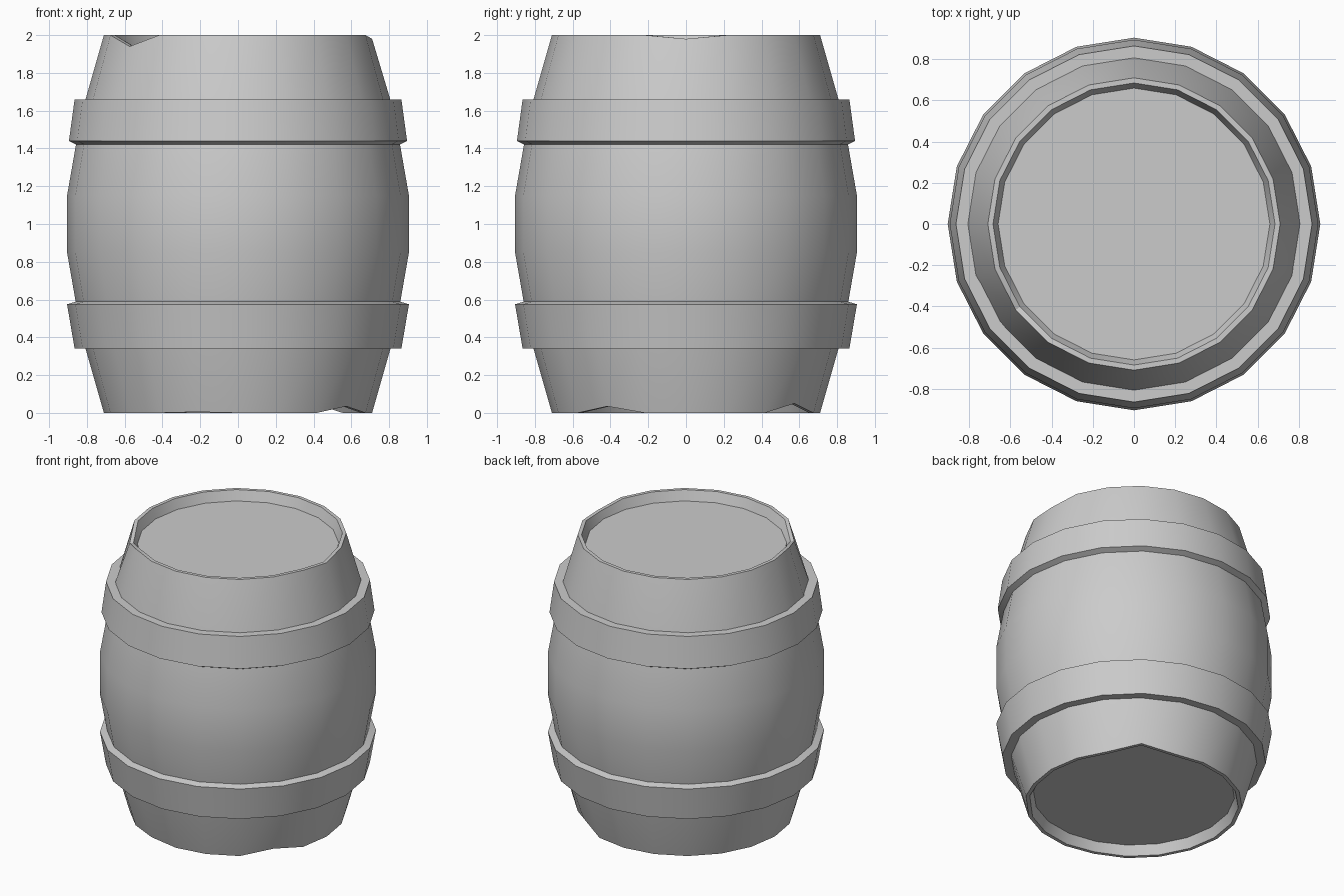
import bpy, bmesh
from math import cos, sin, radians

if "Cube" in bpy.data.objects:
    bpy.data.objects.remove(bpy.data.objects["Cube"])

SIDES = 20  # one corner lies on +x, every 18 degrees


def lathe(name, profile, closed=False, nicks=()):
    """Spin (radius, z) points around z. nicks: (angle, profile indices, dz)."""
    bm = bmesh.new()
    rings = []
    for r, z in profile:
        rings.append([bm.verts.new((r * cos(radians(18 * i)), r * sin(radians(18 * i)), z))
                      for i in range(SIDES)])
    for angle, indices, dz in nicks:
        for k in indices:
            rings[k][(angle // 18) % SIDES].co.z += dz
    pairs = list(zip(rings, rings[1:]))
    if closed:
        pairs.append((rings[-1], rings[0]))
    for a, b in pairs:
        for i in range(SIDES):
            j = (i + 1) % SIDES
            bm.faces.new((a[i], a[j], b[j], b[i]))
    if not closed:  # flat heads at both ends of the profile
        bm.faces.new(rings[0][::-1])
        bm.faces.new(rings[-1])
    bmesh.ops.recalc_face_normals(bm, faces=bm.faces)
    mesh = bpy.data.meshes.new(name)
    bm.to_mesh(mesh)
    bm.free()
    obj = bpy.data.objects.new(name, mesh)
    bpy.context.collection.objects.link(obj)
    bpy.ops.object.select_all(action='DESELECT')
    obj.select_set(True)
    bpy.context.view_layer.objects.active = obj
    bpy.ops.object.shade_smooth_by_angle(angle=radians(30))
    return obj


# Staved body with recessed heads and a few chipped rim corners
lower_half = [(0.66, 0.07), (0.685, 0.0), (0.71, 0.0), (0.83, 0.42), (0.905, 0.85)]
upper_half = [(r, 2 - z) for r, z in reversed(lower_half)]
BOTTOM_RIM, TOP_RIM = (1, 2), (7, 8)
lathe("barrel_body", lower_half + upper_half, nicks=[
    (-144, TOP_RIM, -0.06),
    (0, TOP_RIM, -0.02),
    (-36, BOTTOM_RIM, 0.035),
    (54, BOTTOM_RIM, 0.05),
    (-108, BOTTOM_RIM, 0.005),
])

# Two hoops, their inner edges sunk into the staves
lathe("upper_hoop", [(0.79, 1.66), (0.865, 1.66), (0.895, 1.44), (0.855, 1.42)], closed=True)
lathe("lower_hoop", [(0.79, 0.34), (0.865, 0.34), (0.905, 0.575), (0.855, 0.59)], closed=True)
